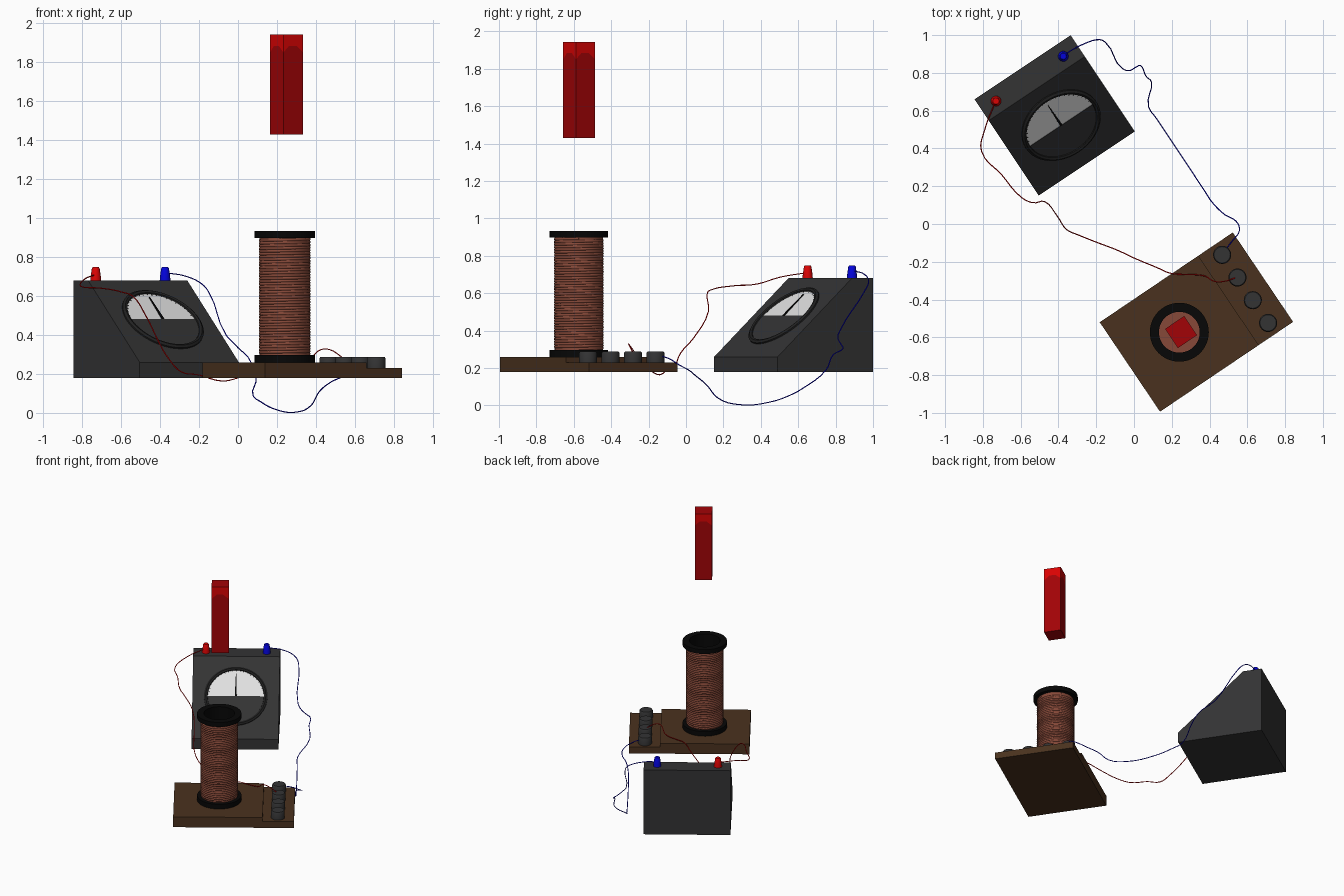
import bpy, bmesh, math
from mathutils import Matrix, Vector

if "Cube" in bpy.data.objects:
    bpy.data.objects.remove(bpy.data.objects["Cube"])


def mat(name, r, g, b):
    m = bpy.data.materials.new(name)
    m.diffuse_color = (r, g, b, 1)
    m.use_nodes = True
    m.node_tree.nodes["Principled BSDF"].inputs["Base Color"].default_value = m.diffuse_color
    return m


CHAR = mat("charcoal", 0.033, 0.033, 0.034)
BLACK = mat("black", 0.002, 0.002, 0.002)
RIM = mat("dark grey", 0.015, 0.015, 0.015)
WHITE = mat("dial white", 0.75, 0.75, 0.75)
WOOD = mat("brown wood", 0.068, 0.031, 0.013)
COPPER = mat("copper", 0.24, 0.066, 0.04)
RED = mat("bright red", 0.7, 0.001, 0.001)
DARKRED = mat("deep red", 0.36, 0.001, 0.002)
BLUE = mat("bright blue", 0.001, 0.001, 0.7)


def finish(name, bm, material, matrix=Matrix(), smooth=False):
    bmesh.ops.recalc_face_normals(bm, faces=bm.faces)
    me = bpy.data.meshes.new(name)
    bm.to_mesh(me)
    bm.free()
    me.transform(matrix)
    me.materials.append(material)
    ob = bpy.data.objects.new(name, me)
    bpy.context.collection.objects.link(ob)
    if smooth:
        bpy.ops.object.select_all(action='DESELECT')
        ob.select_set(True)
        bpy.context.view_layer.objects.active = ob
        bpy.ops.object.shade_smooth_by_angle(angle=math.radians(40))
    return ob


def prism(name, pts, direction, material, matrix=Matrix()):
    """Extrude a closed outline of 3D points along a direction."""
    bm = bmesh.new()
    f = bm.faces.new([bm.verts.new(p) for p in pts])
    r = bmesh.ops.extrude_face_region(bm, geom=[f])
    bmesh.ops.translate(bm, vec=direction,
                        verts=[v for v in r["geom"] if isinstance(v, bmesh.types.BMVert)])
    return finish(name, bm, material, matrix)


def box(name, x0, x1, y0, y1, z0, z1, material, matrix=Matrix()):
    return prism(name, [(x0, y0, z0), (x1, y0, z0), (x1, y1, z0), (x0, y1, z0)],
                 (0, 0, z1 - z0), material, matrix)


def lathe(name, profile, material, matrix=Matrix(), n=40, closed=False):
    """Revolve (radius, z) points about z."""
    bm = bmesh.new()
    rings = [[bm.verts.new((r * math.cos(2 * math.pi * i / n),
                            r * math.sin(2 * math.pi * i / n), z)) for i in range(n)]
             for r, z in profile]
    pairs = list(zip(rings, rings[1:]))
    if closed:
        pairs.append((rings[-1], rings[0]))
    else:
        bm.faces.new(rings[0])
        bm.faces.new(rings[-1])
    for a, b in pairs:
        for i in range(n):
            j = (i + 1) % n
            bm.faces.new((a[i], a[j], b[j], b[i]))
    return finish(name, bm, material, matrix, True)


def tube(name, pts, radius, material, bezier=True):
    cu = bpy.data.curves.new(name, 'CURVE')
    cu.dimensions = '3D'
    cu.bevel_depth = radius
    cu.bevel_resolution = 1
    cu.use_fill_caps = True
    if bezier:
        s = cu.splines.new('BEZIER')
        s.bezier_points.add(len(pts) - 1)
        s.resolution_u = 4
        for b, p in zip(s.bezier_points, pts):
            b.co = p
            b.handle_left_type = b.handle_right_type = 'AUTO'
    else:
        s = cu.splines.new('POLY')
        s.points.add(len(pts) - 1)
        for b, p in zip(s.points, pts):
            b.co = (*p, 1)
    cu.materials.append(material)
    ob = bpy.data.objects.new(name, cu)
    bpy.context.collection.objects.link(ob)
    bpy.ops.object.select_all(action='DESELECT')
    ob.select_set(True)
    bpy.context.view_layer.objects.active = ob
    bpy.ops.object.convert(target='MESH')


def at(x, y, z=0, deg=0):
    return Matrix.Translation((x, y, z)) @ Matrix.Rotation(math.radians(deg), 4, 'Z')


# Meter housing with sloped front
G = at(-0.42, 0.575, 0, 33.7)
H = 0.306
prism("meter_housing", [(-H, H, 0.18), (-H, H, 0.68), (-H, 0.171, 0.68),
                        (-H, -H, 0.26), (-H, -H, 0.18)], (2 * H, 0, 0), CHAR, G)

# Dial on the slope
tilt = math.atan2(0.42, 0.477)
D = G @ Matrix.Translation((0, -0.06, 0.4766)) @ Matrix.Rotation(tilt, 4, 'X')
lathe("dial_rim", [(0.224, -0.004), (0.224, 0.008), (0.212, 0.016), (0.2, 0.012), (0.196, -0.004)],
      RIM, D, 48, True)


def arc(r, a0, a1, n, z):
    return [(r * math.cos(a0 + (a1 - a0) * i / n), r * math.sin(a0 + (a1 - a0) * i / n), z)
            for i in range(n + 1)]


prism("dial_face_upper", arc(0.198, 0, math.pi, 28, -0.003), (0, 0, 0.007), WHITE, D)
prism("dial_face_lower", arc(0.198, math.pi, 2 * math.pi, 28, -0.003), (0, 0, 0.009), CHAR, D)
prism("needle", [(-0.007, 0, 0.004), (0.007, 0, 0.004), (0.002, 0.17, 0.004), (-0.002, 0.17, 0.004)],
      (0, 0, 0.005), BLACK, D)
for i in range(21):
    t = D @ Matrix.Rotation(math.radians(-80 + 8 * i), 4, 'Z')
    box("scale_tick", -0.0015, 0.0015, 0.19, 0.198, 0.003, 0.005, BLACK, t)

# Terminals on the meter
for name, x, m in (("red_terminal", -0.2165, RED), ("blue_terminal", 0.2115, BLUE)):
    lathe(name, [(0.028, 0.675), (0.026, 0.70), (0.02, 0.742), (0.016, 0.748)], m,
          G @ at(x, 0.235), 20)

# Wooden board: thick part and thin terminal strip
B = at(0.328, -0.519, 0, 34)
box("board", -0.423, 0.207, -0.287, 0.284, 0.18, 0.26, WOOD, B)
box("terminal_strip", 0.207, 0.427, -0.287, 0.284, 0.18, 0.23, WOOD, B)
for i in range(4):
    lathe("board_terminal", [(0.048, 0.228), (0.048, 0.28), (0.043, 0.288)], CHAR,
          B @ at(0.314, 0.2175 - 0.145 * i), 24)

# Hollow bobbin with two flanges
C = at(0.24, -0.573)
lathe("bobbin", [(0.108, 0.258), (0.156, 0.258), (0.156, 0.296), (0.122, 0.296),
                 (0.122, 0.899), (0.156, 0.899), (0.156, 0.933), (0.108, 0.933)],
      BLACK, C, 48, True)

# Copper winding over a copper sleeve, with a copper floor inside the bore
lathe("winding_sleeve", [(0.118, 0.297), (0.129, 0.297), (0.129, 0.898), (0.118, 0.898)],
      COPPER, C, 48, True)
lathe("bore_floor", [(0.109, 0.258), (0.109, 0.27)], COPPER, C, 32)
turns, seg = 42, 36
wind = []
for i in range(turns * seg + 1):
    a = 2 * math.pi * i / seg
    wind.append((0.24 + 0.125 * math.cos(a), -0.573 + 0.125 * math.sin(a),
                 0.303 + 0.589 * i / (turns * seg)))
tube("copper_winding", wind, 0.0085, COPPER, False)

# Bar magnet above the coil; each side is split by an arched line, brighter above it
M = at(0.249, -0.572, 0, 34)
s = 0.061
bm = bmesh.new()
line = [(-s, 1.85), (-0.025, 1.885), (0.02, 1.885), (0.045, 1.865), (s, 1.85)]
for k in range(4):
    R = Matrix.Rotation(k * math.pi / 2, 4, 'Z')
    for end, flag in ((1.43, 0), (1.943, 1)):
        pts = line + [(s, end), (-s, end)]
        f = bm.faces.new([bm.verts.new(R @ Vector((x, -s, z))) for x, z in pts])
        f.material_index = flag
for z in (1.43, 1.943):
    bm.faces.new([bm.verts.new((x, y, z)) for x, y in ((-s, -s), (s, -s), (s, s), (-s, s))])
bmesh.ops.remove_doubles(bm, verts=bm.verts, dist=1e-5)
finish("bar_magnet", bm, DARKRED, M).data.materials.append(RED)

# Connecting wires
tube("blue_wire", [
    (-.378, .892, .72), (-.262, .955, .70), (-.183, .976, .66), (-.15, .96, .62),
    (-.061, .823, .40), (-.024, .812, .36), (.01, .83, .325), (.034, .839, .305),
    (.061, .786, .27), (.093, .749, .19), (.077, .622, .09), (.12, .557, .055),
    (.187, .457, .02), (.3, .287, .004), (.377, .17, .04), (.418, .11, .11),
    (.48, .05, .16), (.542, .013, .19), (.558, -.034, .215), (.52, -.09, .25),
    (.463, -.161, .27)], 0.003, BLUE)
tube("red_wire", [
    (-.733, .648, .71), (-.79, .50, .685), (-.807, .384, .65), (-.70, .26, .64),
    (-.595, .14, .62), (-.542, .114, .60), (-.474, .119, .50), (-.405, .04, .36),
    (-.357, -.029, .28), (-.29, -.06, .21), (-.2, -.096, .195), (-.085, -.14, .164),
    (0, -.18, .18), (.12, -.23, .23), (.198, -.262, .268), (.267, -.267, .272),
    (.373, -.275, .285), (.426, -.304, .325), (.47, -.305, .325), (.542, -.283, .28)],
    0.003, RED)
